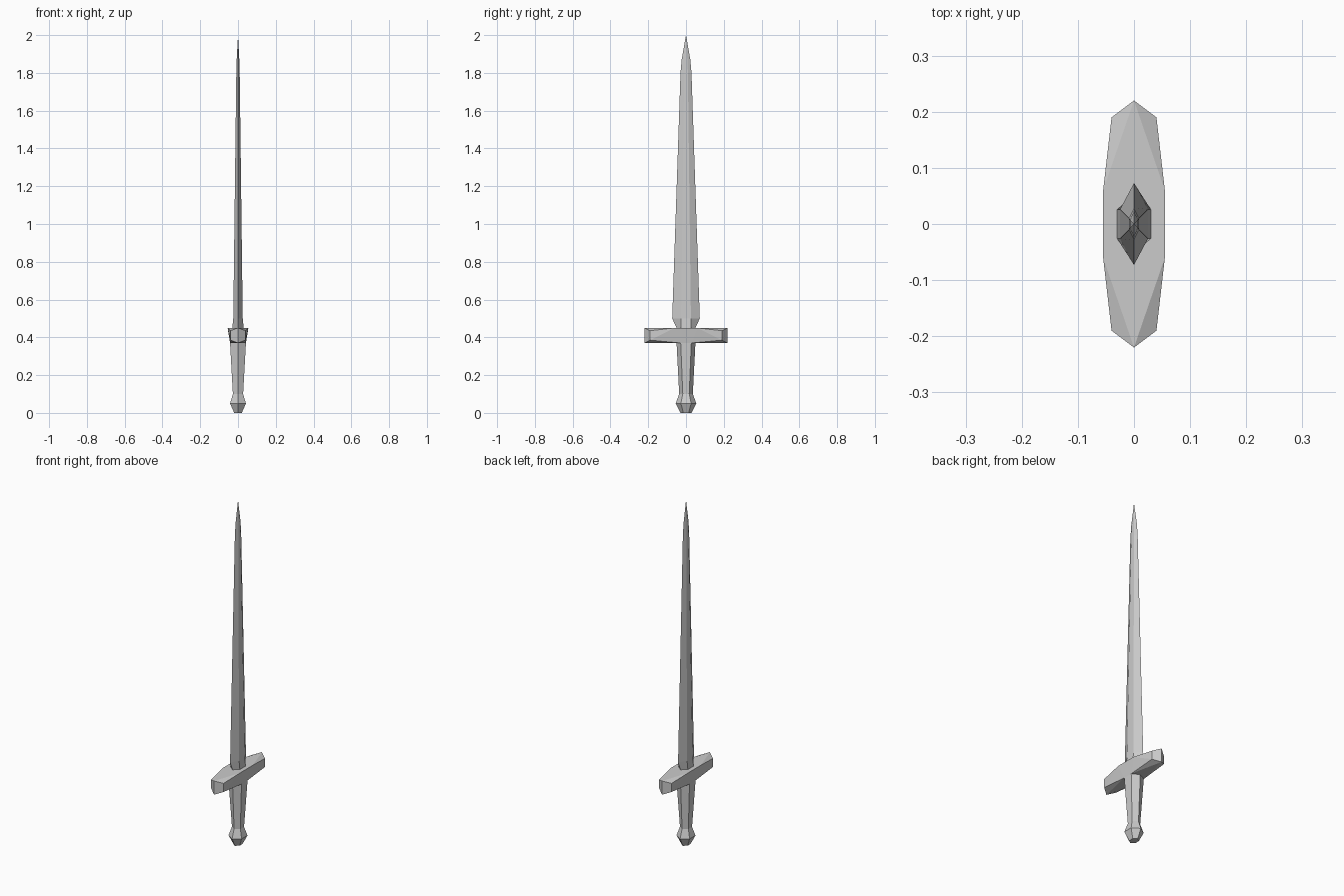
import bpy, bmesh

if "Cube" in bpy.data.objects:
    bpy.data.objects.remove(bpy.data.objects["Cube"])


def finish(name, bm):
    bmesh.ops.recalc_face_normals(bm, faces=bm.faces)
    mesh = bpy.data.meshes.new(name)
    bm.to_mesh(mesh)
    bm.free()
    ob = bpy.data.objects.new(name, mesh)
    bpy.context.collection.objects.link(ob)
    return ob


def hex_loft(name, sections, tip=None):
    """Stack six-sided rings (z, half thickness, half flat, half width)."""
    bm = bmesh.new()
    rings = []
    for z, x, flat, y in sections:
        outline = [(0, y), (-x, flat), (-x, -flat), (0, -y), (x, -flat), (x, flat)]
        rings.append([bm.verts.new((px, py, z)) for px, py in outline])
    for a, b in zip(rings, rings[1:]):
        for i in range(6):
            j = (i + 1) % 6
            bm.faces.new((a[i], a[j], b[j], b[i]))
    bm.faces.new(rings[0])
    if tip is None:
        bm.faces.new(rings[-1])
    else:
        top = bm.verts.new((0, 0, tip))
        for i in range(6):
            bm.faces.new((rings[-1][i], rings[-1][(i + 1) % 6], top))
    return finish(name, bm)


# Pommel: flared faceted knob
hex_loft("pommel", [(0, 0.02, 0.014, 0.03), (0.05, 0.042, 0.027, 0.055),
                    (0.10, 0.027, 0.017, 0.036)])

# Grip: widens towards the guard
hex_loft("grip", [(0.10, 0.027, 0.017, 0.036), (0.37, 0.042, 0.028, 0.05)])

# Blade: narrow base, shoulder, long taper and point
hex_loft("blade", [(0.45, 0.03, 0.026, 0.05), (0.50, 0.025, 0.026, 0.073),
                   (1.80, 0.009, 0.01, 0.029), (1.87, 0.007, 0.007, 0.023)], tip=2.0)

# Guard: convex crossbar from mirrored corner points
bm = bmesh.new()
corners = [(0, 0.22, 0.37), (0, 0.22, 0.45), (0.04, 0.19, 0.385), (0.04, 0.19, 0.435),
           (0.055, 0.06, 0.45), (0.042, 0.03, 0.37)]
for p in {(sx * x, sy * y, z) for x, y, z in corners for sx in (1, -1) for sy in (1, -1)}:
    bm.verts.new(p)
bmesh.ops.convex_hull(bm, input=bm.verts)
bmesh.ops.dissolve_limit(bm, angle_limit=0.01, verts=bm.verts, edges=bm.edges)
finish("guard", bm)
